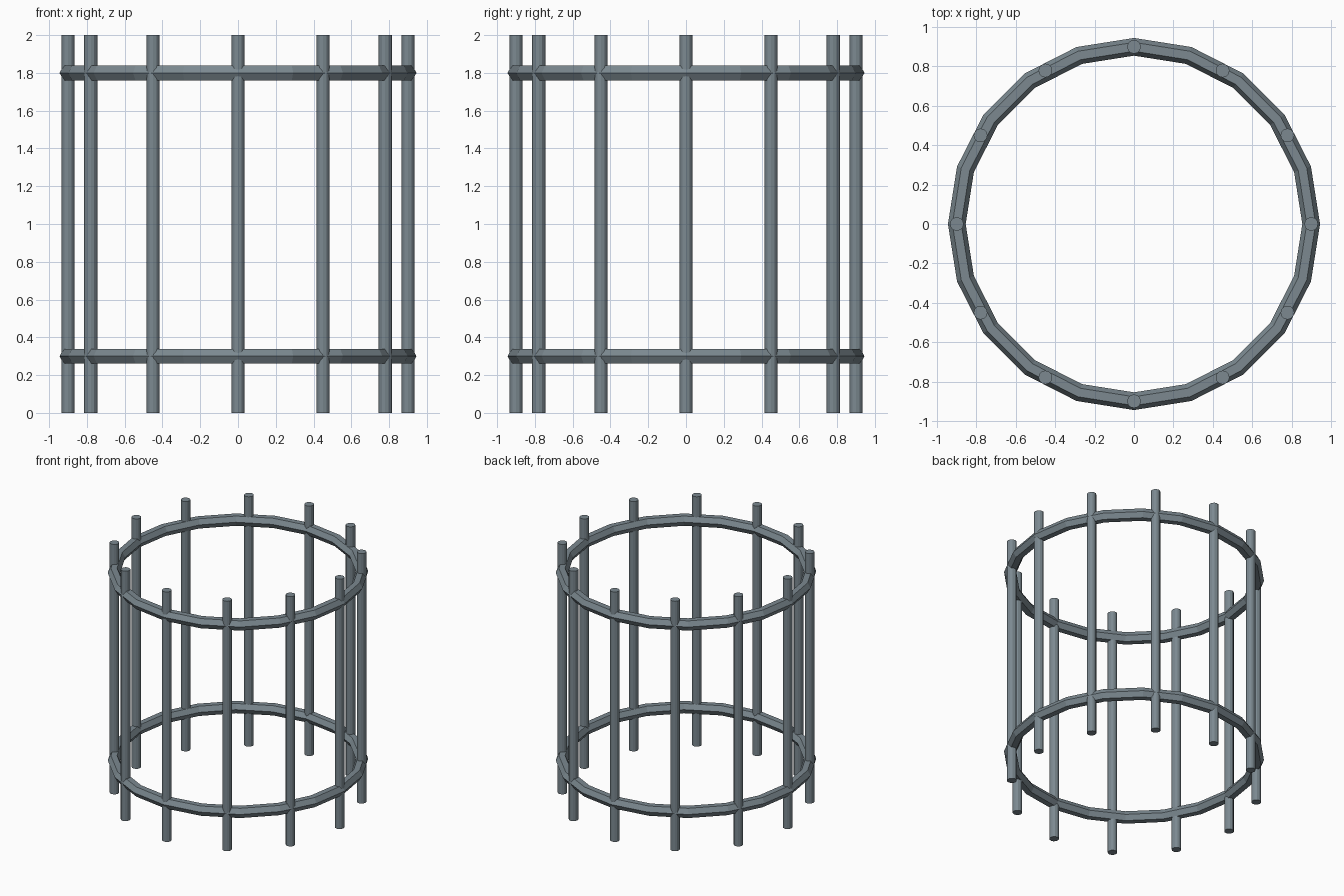
import bpy
import math

if "Cube" in bpy.data.objects:
    bpy.data.objects.remove(bpy.data.objects["Cube"])

# One steel colour for everything
steel = bpy.data.materials.new("blue_grey_steel")
steel.diffuse_color = (0.20, 0.25, 0.28, 1.0)
steel.use_nodes = True
steel.node_tree.nodes["Principled BSDF"].inputs["Base Color"].default_value = steel.diffuse_color

RADIUS = 0.9
BARS = 12


def finish(name):
    ob = bpy.context.object
    ob.name = name
    ob.data.materials.append(steel)


# Vertical bars around the circle
for i in range(BARS):
    a = 2 * math.pi * i / BARS
    bpy.ops.mesh.primitive_cylinder_add(
        vertices=12, radius=0.035, depth=2.0,
        location=(RADIUS * math.cos(a), RADIUS * math.sin(a), 1.0))
    finish(f"vertical_bar_{i + 1}")

# Two hexagonal-section hoops joining the bars
for name, z in (("lower_hoop", 0.3), ("upper_hoop", 1.8)):
    bpy.ops.mesh.primitive_torus_add(
        major_segments=20, minor_segments=6,
        major_radius=RADIUS, minor_radius=0.045, location=(0, 0, z))
    finish(name)
